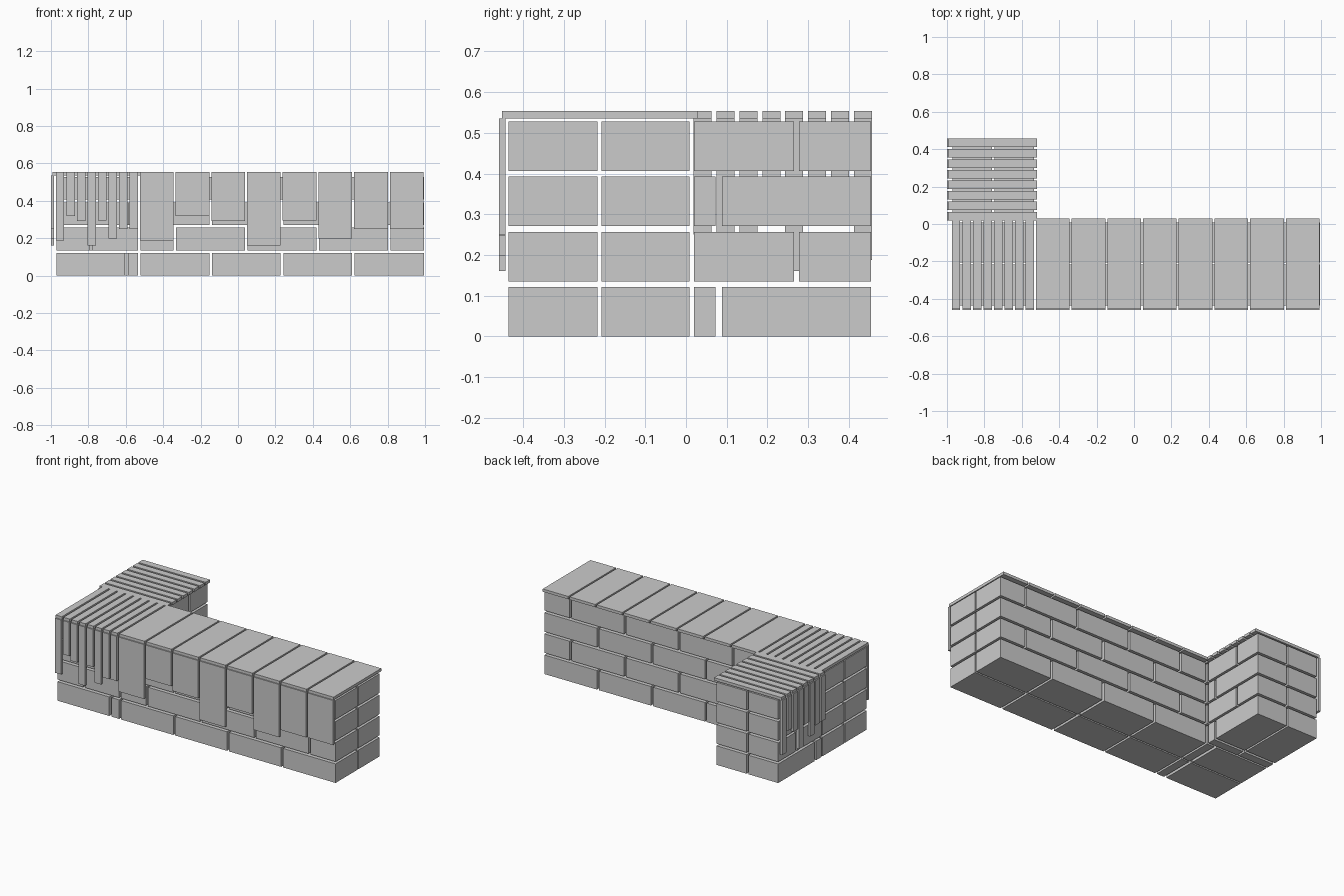
import bpy, bmesh
from mathutils import Vector

cube = bpy.data.objects.get("Cube")
if cube:
    bpy.data.objects.remove(cube, do_unlink=True)

grey = bpy.data.materials.new("plain_grey")
grey.use_nodes = True
colour = (0.6, 0.6, 0.6, 1)
grey.diffuse_color = colour
grey.node_tree.nodes["Principled BSDF"].inputs["Base Color"].default_value = colour


def blocks(name, boxes):
    """One object made of separate boxes, each given as (low corner, high corner)."""
    bm = bmesh.new()
    for low, high in boxes:
        low, high = Vector(low), Vector(high)
        middle, size = (low + high) / 2, high - low
        for v in bmesh.ops.create_cube(bm, size=1)["verts"]:
            v.co = v.co * size + middle
    mesh = bpy.data.meshes.new(name)
    bm.to_mesh(mesh)
    bm.free()
    mesh.materials.append(grey)
    obj = bpy.data.objects.new(name, mesh)
    bpy.context.collection.objects.link(obj)


# Brick courses: even courses and odd courses have staggered joints
course_pitch, brick_height = 0.1353, 0.1215
long_joints = [
    [(-0.97, -0.605), (-0.587, -0.535), (-0.522, -0.152), (-0.139, 0.227),
     (0.243, 0.61), (0.624, 0.995)],
    [(-0.97, -0.79), (-0.777, -0.535), (-0.522, -0.345), (-0.331, 0.037),
     (0.05, 0.42), (0.433, 0.803), (0.816, 0.995)],
]
arm_joints = [
    [(0.02, 0.072), (0.088, 0.455)],
    [(0.02, 0.265), (0.278, 0.455)],
]
long_wythes = [(-0.436, -0.217), (-0.207, 0.008)]
arm_wythes = [(-0.97, -0.759), (-0.747, -0.535)]

for course in range(4):
    z0 = course * course_pitch
    z1 = z0 + brick_height
    blocks(f"long_wall_course_{course + 1}",
           [((x0, y0, z0), (x1, y1, z1))
            for x0, x1 in long_joints[course % 2] for y0, y1 in long_wythes])
    blocks(f"short_wall_course_{course + 1}",
           [((x0, y0, z0), (x1, y1, z1))
            for x0, x1 in arm_wythes for y0, y1 in arm_joints[course % 2]])

# Capping boards with hanging ends of uneven length
hang_bottoms = [0.187, 0.32, 0.293, 0.16, 0.295, 0.198, 0.248, 0.25]
cap_low, cap_high = 0.535, 0.553


def front_boards(name, start, pitch, width):
    tops, hangs = [], []
    for i, bottom in enumerate(hang_bottoms):
        x0 = start + i * pitch
        tops.append(((x0, -0.452, cap_low), (x0 + width, 0.03, cap_high)))
        hangs.append(((x0, -0.459, bottom), (x0 + width, -0.443, cap_low)))
    blocks(name + "_tops", tops)
    blocks(name + "_hanging_ends", hangs)


front_boards("wide_boards", -0.524, 0.1908, 0.18)
front_boards("corner_slats", -0.973, 0.0562, 0.044)

# Side slats run across the short wall and hang down its right face
tops, hangs = [], []
for i, bottom in enumerate(reversed(hang_bottoms)):
    y0 = 0.019 + i * 0.0562
    tops.append(((-0.993, y0, cap_low), (-0.518, y0 + 0.044, cap_high)))
    hangs.append(((-1.0, y0, bottom), (-0.984, y0 + 0.044, cap_low)))
blocks("side_slats_tops", tops)
blocks("side_slats_hanging_ends", hangs)
